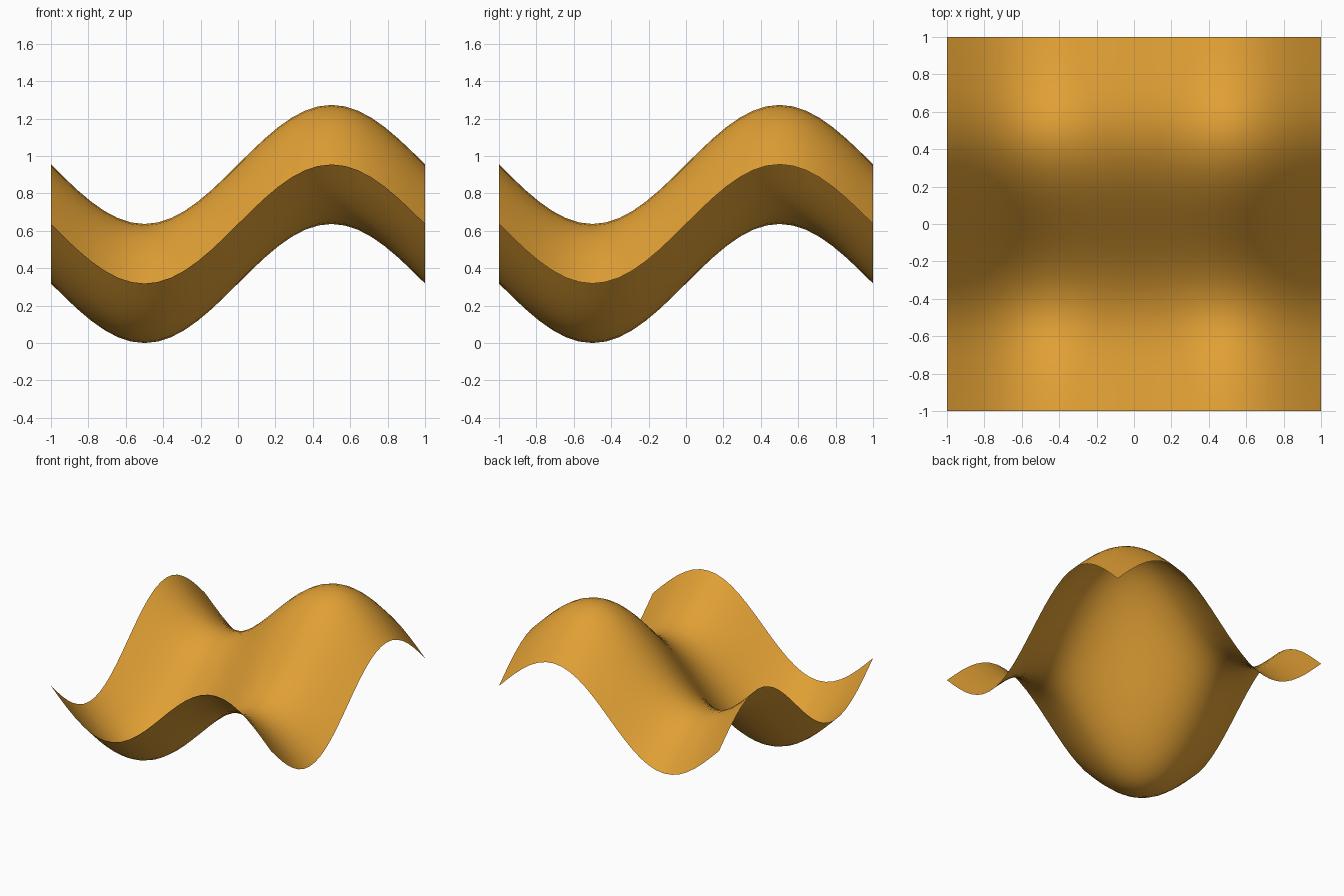
import bpy
import bmesh
from math import sin, pi

cube = bpy.data.objects.get("Cube")
if cube:
    bpy.data.objects.remove(cube, do_unlink=True)

SEGMENTS = 28

# Material
ochre = bpy.data.materials.new("ochre")
ochre.use_nodes = True
colour = (0.75, 0.35, 0.035, 1)
ochre.diffuse_color = colour
ochre.node_tree.nodes["Principled BSDF"].inputs["Base Color"].default_value = colour


def wave_height(x, y):
    """Two crossing sine waves, lifted so the lowest dip rests on the floor."""
    return (2 + sin(pi * x) + sin(pi * y)) / pi


# Wavy sheet: a flat grid displaced by the crossing waves
bm = bmesh.new()
bmesh.ops.create_grid(bm, x_segments=SEGMENTS, y_segments=SEGMENTS, size=1)
for v in bm.verts:
    v.co.z = wave_height(v.co.x, v.co.y)
for f in bm.faces:
    f.smooth = True
bm.normal_update()

mesh = bpy.data.meshes.new("wavy_sheet")
bm.to_mesh(mesh)
bm.free()
mesh.materials.append(ochre)
sheet = bpy.data.objects.new("wavy_sheet", mesh)
bpy.context.collection.objects.link(sheet)
